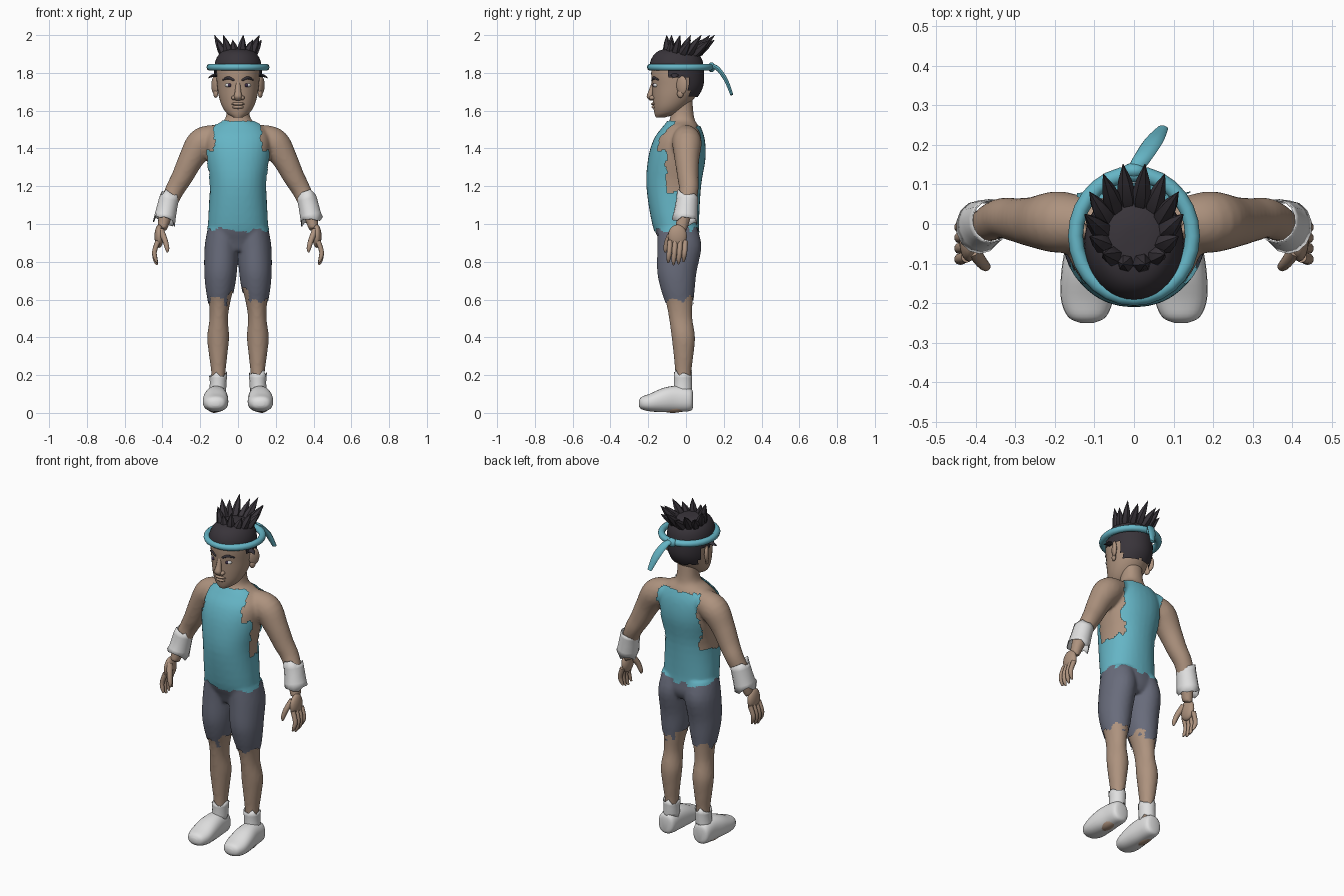
import bpy, bmesh, math, random
from mathutils import Vector, Matrix, noise

random.seed(4)
if bpy.data.objects.get("Cube"):
    bpy.data.objects.remove(bpy.data.objects["Cube"])
X, Y, Z = Vector((1, 0, 0)), Vector((0, 1, 0)), Vector((0, 0, 1))
SIDES = (("left", 1), ("right", -1))


def material(name, r, g, b):
    m = bpy.data.materials.new(name)
    m.diffuse_color = (r, g, b, 1)
    m.use_nodes = True
    bsdf = next(n for n in m.node_tree.nodes if n.type == 'BSDF_PRINCIPLED')
    bsdf.inputs["Base Color"].default_value = (r, g, b, 1)
    return m


SKIN = material("skin tan", .42, .29, .21)
TEAL = material("teal cloth", .13, .46, .56)
GREY = material("slate cloth", .14, .15, .2)
DARK = material("dark hair", .04, .034, .042)
WHITE = material("white cloth", .74, .74, .74)
IRIS = material("dark iris", .05, .03, .07)


def finish(name, bm, mat, recalc=True, angle=50):
    if recalc:
        bmesh.ops.recalc_face_normals(bm, faces=bm.faces[:])
    me = bpy.data.meshes.new(name)
    bm.to_mesh(me)
    bm.free()
    me.materials.append(mat)
    me.shade_smooth()
    me.set_sharp_from_angle(angle=math.radians(angle))
    ob = bpy.data.objects.new(name, me)
    bpy.context.scene.collection.objects.link(ob)
    return ob


def spline(pts, k):
    out = []
    for i in range(len(pts) - 1):
        quad = [pts[min(max(i + d, 0), len(pts) - 1)] for d in (-1, 0, 1, 2)]
        for j in range(k):
            t = j / k
            out.append([b + .5 * t * (c - a + t * (2*a - 5*b + 4*c - d + t * (3*(b - c) + d - a)))
                        for a, b, c, d in zip(*quad)])
    return out + [list(pts[-1])]


def loft(bm, stations, ref=X, axis=None, n=24, steps=4, s=1, caps=True, power=2):
    """Sweep ellipses (x, y, z, radius_a, radius_b) through the stations."""
    st = spline(stations, steps)
    pos = [Vector((p[0] * s, p[1], p[2])) for p in st]
    rings = []
    for i, p in enumerate(st):
        t = axis or (pos[min(i + 1, len(pos) - 1)] - pos[max(i - 1, 0)]).normalized()
        u = (ref - t * t.dot(ref)).normalized()
        v = t.cross(u)
        ring = []
        for k in range(n):
            c, d = math.cos(math.tau * k / n), math.sin(math.tau * k / n)
            c, d = (math.copysign(abs(w) ** (2 / power), w) for w in (c, d))
            ring.append(bm.verts.new(pos[i] + u * c * max(p[3], .001) + v * d * max(p[4], .001)))
        rings.append(ring)
    for a, b in zip(rings, rings[1:]):
        for k in range(n):
            bm.faces.new((a[k], a[(k + 1) % n], b[(k + 1) % n], b[k]))
    if caps:
        bm.faces.new(rings[0][::-1])
        bm.faces.new(rings[-1])
    return bm


def ball(bm, loc, size, s=1, tilt=0):
    m = (Matrix.Translation((loc[0] * s, loc[1], loc[2])) @ Matrix.Rotation(tilt * s, 4, 'Z')
         @ Matrix.Diagonal((*size, 1)))
    bmesh.ops.create_uvsphere(bm, u_segments=20, v_segments=12, radius=1, matrix=m)
    return bm


def shell(name, source, mat, rule, offset):
    """Copy the faces picked by a rule and push them outward as clothing or hair."""
    bm = bmesh.new()
    bm.from_mesh(source.data)
    bm.normal_update()
    drop = [f for f in bm.faces if not rule(f.calc_center_median())]
    moves = [(v, v.normal * offset) for v in bm.verts]
    for v, d in moves:
        v.co += d
    bmesh.ops.delete(bm, geom=drop, context='FACES')
    return finish(name, bm, mat, recalc=False)


# Body: torso, arms and legs fused into one skin
bm = bmesh.new()
loft(bm, [(0, -.035, .86, .09, .08), (0, -.035, .91, .15, .1), (0, -.055, 1, .15, .115),
          (0, -.065, 1.2, .143, .136), (0, -.048, 1.35, .165, .143), (0, -.035, 1.45, .17, .125),
          (0, -.022, 1.515, .13, .09), (0, -.02, 1.56, .066, .064), (0, -.025, 1.67, .058, .058)],
     axis=Z, n=32, power=2.2)
for side, s in SIDES:
    loft(bm, [(.06, -.005, 1.46, .06, .06), (.13, 0, 1.455, .07, .07), (.195, .005, 1.425, .078, .08),
              (.25, .005, 1.34, .065, .066), (.295, .01, 1.25, .056, .057), (.335, .015, 1.18, .051, .05),
              (.37, 0, 1.1, .045, .045), (.395, -.02, 1, .034, .03), (.4, -.03, .97, .034, .026)],
         ref=Y, s=s)
    loft(bm, [(.075, -.045, .98, .08, .1), (.086, -.035, .88, .086, .112), (.092, -.048, .75, .082, .1),
              (.095, -.044, .66, .072, .086), (.098, -.035, .58, .056, .07), (.102, -.028, .5, .049, .062),
              (.105, -.014, .4, .058, .062), (.105, -.013, .3, .048, .052), (.104, -.015, .2, .037, .042),
              (.108, -.015, .08, .037, .042)], axis=Z, s=s)
body = finish("body", bm, SKIN)
fuse = body.modifiers.new("fuse", 'REMESH')
fuse.mode = 'VOXEL'
fuse.voxel_size = .01
relax = body.modifiers.new("relax", 'SMOOTH')
relax.iterations = 4
graph = bpy.context.evaluated_depsgraph_get()
fused = bpy.data.meshes.new_from_object(body.evaluated_get(graph))
body.modifiers.clear()
body.data = fused
fused.materials.clear()
fused.materials.append(SKIN)
fused.shade_smooth()


# Ragged sleeveless shirt and shorts
def shirt_rule(c):
    x, j = abs(c.x), noise.noise(c * 22) * .03
    if c.z < .965 + j or x > .2:
        return False
    if c.z < 1.17 + j:
        return True
    if c.y < (-.1 if c.z < 1.45 else -.06) + j:
        return x < (.17 if c.z < 1.39 else .115) + j and c.z < 1.54 + j * .3
    return c.y > .03 + j and x < .13 + j and c.z < 1.51 + j * .5


def shorts_rule(c):
    j = noise.noise(c * 22) * .04
    hem = .6 + j + (.04 if abs(c.x) < .06 else 0)
    return abs(c.x) < .22 and hem < c.z < .985 + j


shell("shirt", body, TEAL, shirt_rule, .009)
shell("shorts", body, GREY, shorts_rule, .005)

# Head with hair cap
head = finish("head", loft(bmesh.new(), [
    (0, -.135, 1.565, .025, .025), (0, -.105, 1.585, .058, .062), (0, -.085, 1.62, .083, .088),
    (0, -.065, 1.67, .1, .112), (0, -.05, 1.73, .11, .13), (0, -.05, 1.8, .115, .134),
    (0, -.05, 1.86, .109, .127), (0, -.05, 1.9, .084, .1), (0, -.05, 1.917, .045, .055),
    (0, -.05, 1.92, .005, .005)], axis=Z, n=40, steps=6), SKIN)


def hair_rule(c):
    j = noise.noise(c * 30) * .015
    line = 1.83 if c.y < -.1 else 1.775 if c.y < .01 else 1.685
    return c.z > line + j


shell("hair_cap", head, DARK, hair_rule, .011)

# Crown of hair spikes leaning outward and back
bm = bmesh.new()
count = 14
for i in range(count):
    a = math.tau * (i + .5) / count + math.pi / count
    base = Vector((.068 * math.cos(a), -.03 + .068 * math.sin(a), 1.885))
    tip = Vector((.125 * math.cos(a), .025 + .13 * math.sin(a), 2 - .025 * (i % 2)))
    loft(bm, [(*base.lerp(tip, t), r, r) for t, r in ((0, .018), (.3, .026), (.65, .017), (1, .001))],
         ref=Vector((-math.sin(a), math.cos(a), 0)), n=6, steps=1)
finish("hair_spikes", bm, DARK, angle=35)

# Headband and trailing end
bpy.ops.mesh.primitive_torus_add(major_radius=.148, minor_radius=.019, major_segments=28,
                                 minor_segments=10, location=(0, -.03, 1.83))
band = bpy.context.object
band.name = "headband"
band.scale.y = 1.06
band.data.materials.append(TEAL)
band.data.shade_smooth()
finish("headband_tail", loft(bmesh.new(), [
    (-.005, .13, 1.832, .014, .016), (.02, .165, 1.825, .022, .012), (.05, .21, 1.765, .024, .011),
    (.073, .242, 1.685, .014, .008)], n=10), TEAL)
finish("headband_knot", ball(bmesh.new(), (0, .135, 1.83), (.03, .02, .026)), TEAL)

# Nose and lips
bm = loft(bmesh.new(), [(0, -.168, 1.755, .012, .012), (0, -.182, 1.71, .015, .014),
                        (0, -.19, 1.675, .021, .018), (0, -.182, 1.655, .014, .012)], axis=Z, n=16)
for side, s in SIDES:
    ball(bm, (.021, -.178, 1.668), (.014, .017, .012), s)
finish("nose", bm, SKIN)
bm = bmesh.new()
ball(bm, (0, -.167, 1.636), (.036, .018, .009))
ball(bm, (0, -.164, 1.619), (.031, .018, .01))
finish("lips", bm, SKIN)

for side, s in SIDES:
    # Eyes, brows, ears and sideburns
    finish(side + "_eye", ball(bmesh.new(), (.046, -.157, 1.735), (.022, .017, .012), s), WHITE)
    finish(side + "_iris", ball(bmesh.new(), (.045, -.167, 1.735), (.01, .01, .01), s), IRIS)
    finish(side + "_brow", loft(bmesh.new(), [
        (.02, -.179, 1.76, .006, .005), (.05, -.17, 1.774, .006, .008), (.08, -.146, 1.763, .004, .004)],
        ref=Y, n=10, s=s), DARK)
    bm = ball(bmesh.new(), (.122, -.022, 1.735), (.013, .032, .05), s, -.5)
    ball(bm, (.118, -.03, 1.69), (.011, .018, .022), s, -.4)
    finish(side + "_ear", bm, SKIN)
    finish(side + "_sideburn", loft(bmesh.new(), [
        (.1, -.06, 1.79, .03, .014), (.135, -.06, 1.785, .018, .008), (.158, -.07, 1.772, .001, .001)],
        ref=Y, n=6, s=s), DARK)

    # Hand: palm, four fingers and thumb
    bm = ball(bmesh.new(), (.418, -.045, .935), (.024, .05, .062), s)
    for i in range(4):
        y = -.084 + .027 * i
        low = .78 + .012 * abs(i - 1.3)
        loft(bm, [(.424, y, .91, .014, .014), (.442, y - .004, .855, .0135, .013),
                  (.438, y - .008, low + .025, .012, .011), (.428, y - .01, low, .005, .005)],
             ref=Y, n=10, s=s)
    loft(bm, [(.408, -.065, .965, .02, .018), (.387, -.095, .915, .016, .015),
              (.375, -.108, .87, .012, .012), (.374, -.11, .85, .004, .004)], ref=Y, n=10, s=s)
    finish(side + "_hand", bm, SKIN)

    # Flared ragged wrist cuff and ankle cuff
    wrist = loft(bmesh.new(), [(.36, .008, 1.155, .056, .053), (.375, .002, 1.09, .06, .055),
                               (.392, -.008, 1.01, .068, .06)], ref=Y, n=14, steps=2, s=s, caps=False)
    ankle = loft(bmesh.new(), [(.108, -.017, .11, .045, .05), (.105, -.016, .16, .044, .049),
                               (.105, -.016, .205, .048, .05)], axis=Z, n=14, steps=2, s=s, caps=False)
    for bm, label in ((wrist, "_wrist_cuff"), (ankle, "_ankle_cuff")):
        for v in bm.verts:
            if v.is_boundary:
                v.co.z += random.uniform(-.014, .022)
        cuff = finish(side + label, bm, WHITE, angle=35)
        cuff.modifiers.new("cloth", 'SOLIDIFY').thickness = .004

    # Rounded shoe with worn sole
    finish(side + "_shoe", loft(bmesh.new(), [
        (.115, .037, .07, .025, .04), (.115, .022, .07, .05, .06), (.115, -.05, .074, .058, .069),
        (.118, -.12, .068, .066, .064), (.119, -.19, .055, .066, .047), (.119, -.235, .052, .048, .033),
        (.119, -.25, .05, .018, .014)], axis=Y, n=24, s=s, power=2.3), WHITE)
    finish(side + "_worn_sole", ball(bmesh.new(), (.125, -.07, .03), (.035, .075, .03), s), SKIN)
